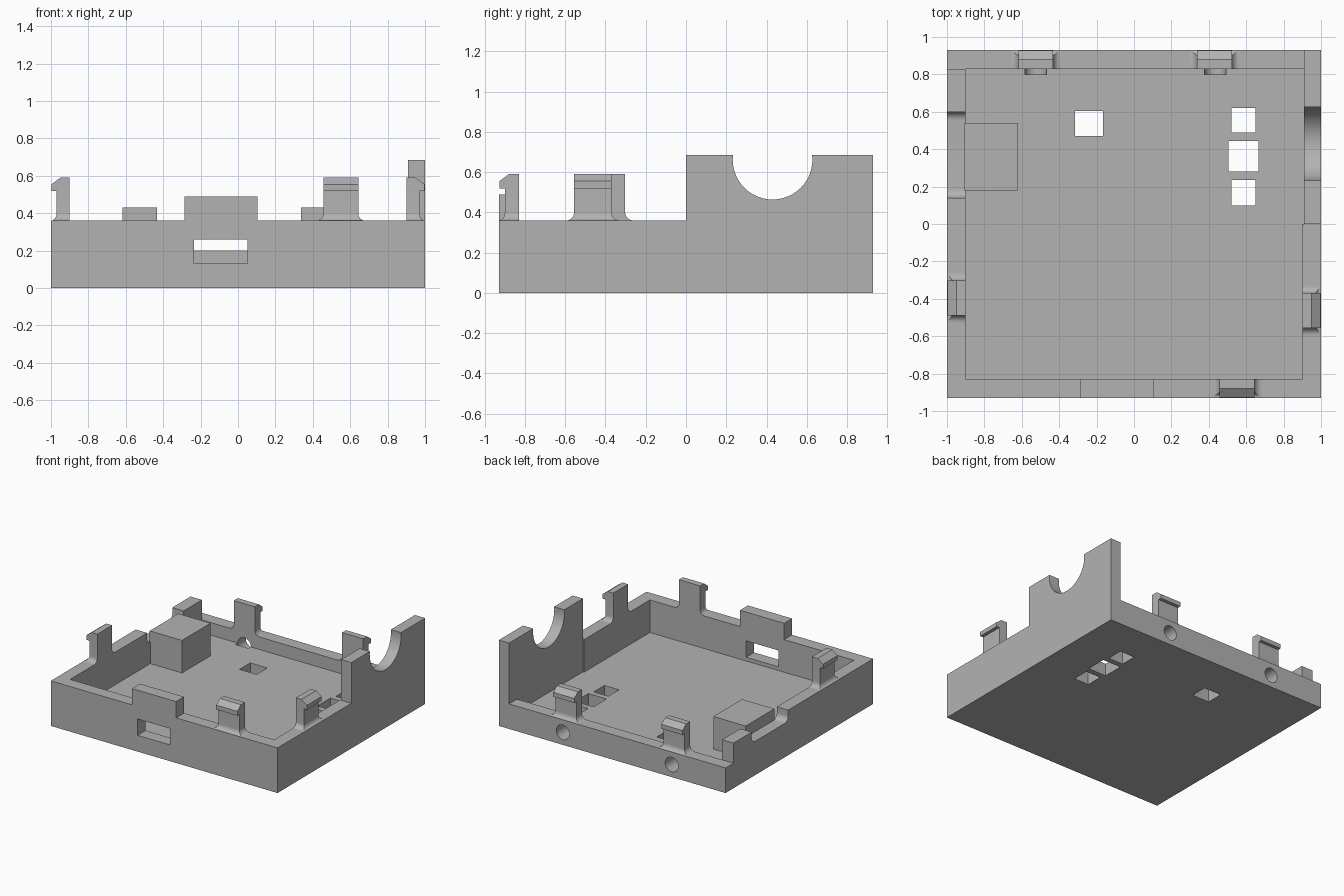
import bpy, bmesh, math
from mathutils import Matrix

cube = bpy.data.objects.get("Cube")
if cube:
    bpy.data.objects.remove(cube, do_unlink=True)

grey = bpy.data.materials.new("light grey plastic")
grey.use_nodes = True
colour = (0.45, 0.45, 0.45, 1)
grey.diffuse_color = colour
grey.node_tree.nodes["Principled BSDF"].inputs["Base Color"].default_value = colour


def finish(name, bm):
    bmesh.ops.recalc_face_normals(bm, faces=bm.faces)
    mesh = bpy.data.meshes.new(name)
    bm.to_mesh(mesh)
    bm.free()
    obj = bpy.data.objects.new(name, mesh)
    bpy.context.collection.objects.link(obj)
    mesh.materials.append(grey)
    return obj


def loft(name, rings):
    """Skin a stack of equal rings and cap both ends."""
    bm = bmesh.new()
    loops = [[bm.verts.new(p) for p in ring] for ring in rings]
    n = len(loops[0])
    for a, b in zip(loops, loops[1:]):
        for i in range(n):
            j = (i + 1) % n
            bm.faces.new((a[i], a[j], b[j], b[i]))
    bm.faces.new(loops[0])
    bm.faces.new(loops[-1])
    return finish(name, bm)


def box(name, x, y, z):
    return loft(name, [[(x[0], y[0], h), (x[1], y[0], h), (x[1], y[1], h), (x[0], y[1], h)] for h in z])


def rod(name, axis, a, b, centre, r, n=48):
    """Cylinder along x or y between a and b."""
    rings = []
    for d in (a, b):
        ring = []
        for i in range(n):
            t = math.tau * i / n
            u, z = centre[0] + r * math.cos(t), centre[1] + r * math.sin(t)
            ring.append((d, u, z) if axis == "x" else (u, d, z))
        rings.append(ring)
    return loft(name, rings)


def cut(target, cutters):
    for c in cutters:
        c.hide_render = True
        mod = target.modifiers.new("cut", "BOOLEAN")
        mod.object, mod.operation, mod.solver = c, "DIFFERENCE", "EXACT"
    deps = bpy.context.evaluated_depsgraph_get()
    mesh = bpy.data.meshes.new_from_object(target.evaluated_get(deps))
    target.modifiers.clear()
    target.data = mesh
    for c in cutters:
        bpy.data.objects.remove(c, do_unlink=True)
    bm = bmesh.new()
    bm.from_mesh(mesh)
    bmesh.ops.remove_doubles(bm, verts=bm.verts, dist=1e-5)
    bmesh.ops.dissolve_limit(bm, angle_limit=0.01, verts=bm.verts, edges=bm.edges)
    bm.to_mesh(mesh)
    bm.free()
    mesh.materials.clear()
    mesh.materials.append(grey)


RIM, FLOOR, LOW, OUT = 0.36, 0.10, 0.20, 1.1
X, Y = 1.0, 0.93

tray = box("tray", (-X, X), (-Y, Y), (0, 0.685))

# Upper outline: leave the tall side wall and the front tab standing
cutters = [
    box("c", (-OUT, 0.91), (-0.83, OUT), (RIM, 0.8)),
    box("c", (0.105, OUT), (-OUT, 0.0), (RIM, 0.8)),
    box("c", (-OUT, -0.285), (-OUT, 0.0), (RIM, 0.8)),
    box("c", (-0.4, 0.2), (-OUT, -0.5), (0.49, 0.8)),
    box("c", (-OUT, 0.91), (0.83, OUT), (LOW, 0.8)),
    # Cavity, slightly wider behind the middle
    box("c", (-0.9, 0.9), (-0.83, 0.83), (FLOOR, 0.8)),
    box("c", (0.5, 0.91), (0.0, 0.83), (FLOOR, 0.8)),
    # Front window
    box("c", (-0.235, 0.05), (-OUT, -0.7), (0.13, 0.26)),
    # Round cradle in the tall wall
    rod("c", "x", 0.8, OUT, (0.43, 0.662), 0.198),
]
# Floor openings
for x0, x1, y0, y1 in ((-0.315, -0.165, 0.47, 0.605), (0.52, 0.65, 0.49, 0.62),
                       (0.505, 0.665, 0.28, 0.445), (0.52, 0.65, 0.10, 0.235)):
    cutters.append(box("c", (x0, x1), (y0, y1), (-0.1, 0.2)))
# Round holes through the back wall
for x in (-0.525, 0.435):
    cutters.append(rod("c", "y", 0.80, OUT, (x, 0.10), 0.058, 32))
# Side notch with filleted lower corners
r, bottom, y0, y1 = 0.045, 0.27, 0.14, 0.60
arc = [math.pi / 2 * i / 8 for i in range(9)]
profile = [(y1, 0.5), (y0, 0.5)]
profile += [(y0 + r - r * math.cos(t), bottom + r - r * math.sin(t)) for t in arc]
profile += [(y1 - r + r * math.sin(t), bottom + r - r * math.cos(t)) for t in arc]
cutters.append(loft("c", [[(d, y, z) for y, z in profile] for d in (-OUT, -0.85)]))
cut(tray, cutters)

# Solid block beside the notch
box("inner_block", (-0.905, -0.62), (0.18, 0.54), (FLOOR - 0.02, RIM))


def clip(name, x, y, z, turn, half=0.093, depth=0.1):
    """Snap hook: flared foot, straight stem, hook with sloped top; outer side on local -y."""
    steps = []
    for i in range(9):
        t = math.pi / 2 * i / 8
        steps.append((0.04 * (1 - math.sin(t)), 1 - math.cos(t)))
    levels = [(h, f * 0.04, f * 0.03) for h, f in
              ((0.04 * (1 - math.cos(math.pi / 2 * i / 8)), 1 - math.sin(math.pi / 2 * i / 8)) for i in range(9))]
    levels += [(0.16, 0, 0), (0.16, 0, 0.027), (0.195, 0, 0.027), (0.23, 0, -0.02)]
    rings = []
    for h, side, out in levels:
        w, front = half + side, 0.03 - out
        rings.append([(-w, front, h), (w, front, h), (w, depth, h), (-w, depth, h)])
    obj = loft(name, rings)
    obj.data.transform(Matrix.Translation((x, y, z)) @ Matrix.Rotation(turn, 4, "Z"))
    return obj


quarter = math.pi / 2
clip("front_clip", 0.55, -Y, RIM, 0)
clip("left_clip", X, -0.463, RIM, quarter)
clip("right_clip", -X, -0.395, RIM, -quarter)
clip("back_clip_left", 0.43, Y, LOW, math.pi)
clip("back_clip_right", -0.525, Y, LOW, math.pi)

# Smooth the fillets and round cuts, keep other edges sharp
bpy.ops.object.select_all(action="DESELECT")
for obj in bpy.context.collection.objects:
    if obj.type == "MESH" and grey.name in obj.data.materials:
        obj.select_set(True)
        bpy.context.view_layer.objects.active = obj
bpy.ops.object.shade_smooth_by_angle(angle=math.radians(25))
